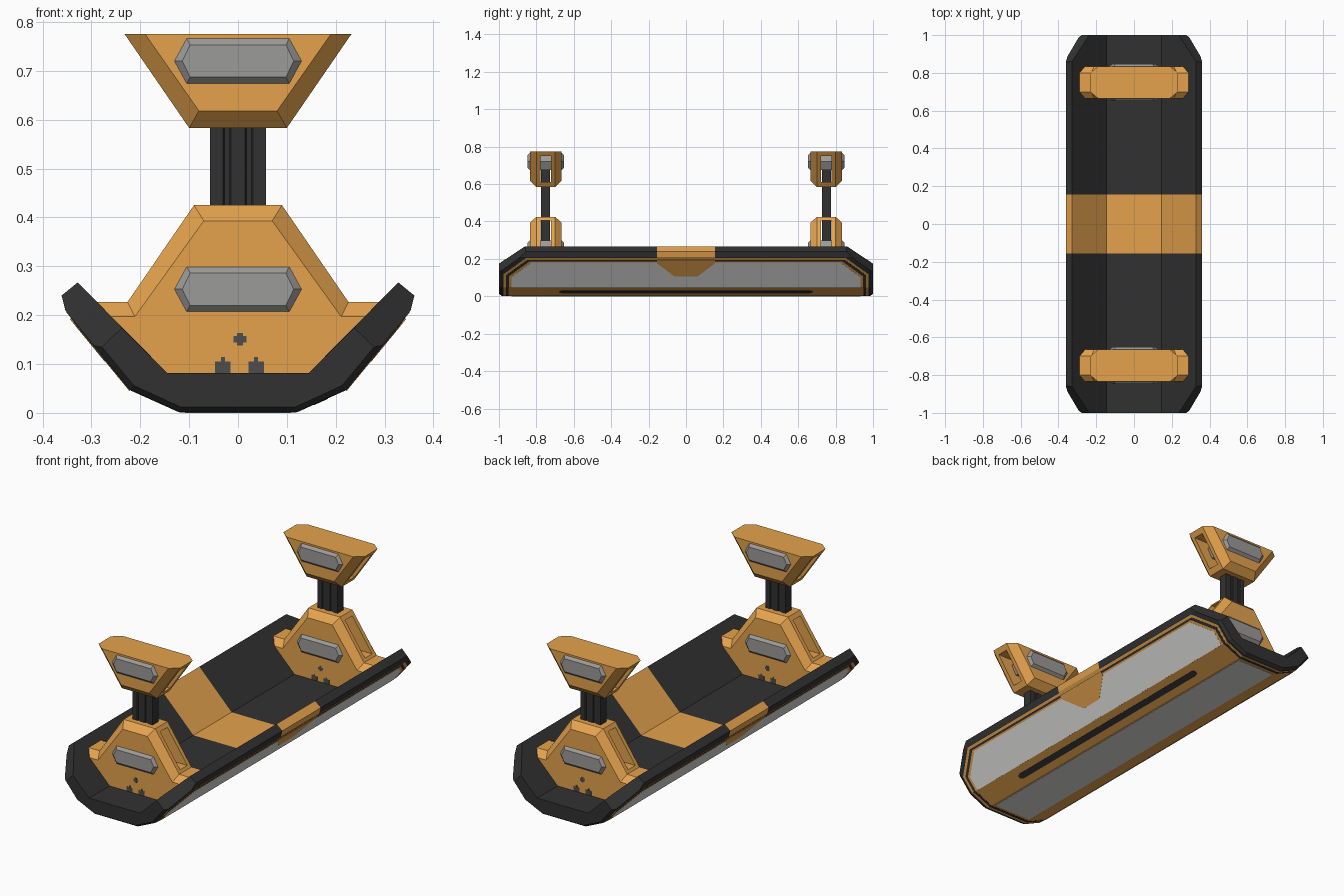
import bpy, bmesh, math
from mathutils import Vector

if "Cube" in bpy.data.objects:
    bpy.data.objects.remove(bpy.data.objects["Cube"])


def material(name, rgb):
    m = bpy.data.materials.new(name)
    m.diffuse_color = (*rgb, 1)
    m.use_nodes = True
    m.node_tree.nodes["Principled BSDF"].inputs["Base Color"].default_value = m.diffuse_color
    return m


ORANGE = material("orange_paint", (0.78, 0.365, 0.075))
BLACK = material("black_rubber", (0.031, 0.031, 0.031))
GREY = material("grey_metal", (0.33, 0.325, 0.315))
PALE = material("pale_grey_panel", (0.76, 0.76, 0.75))
DARK = material("dark_grey_metal", (0.075, 0.075, 0.075))


def finish(bm, name, *mats):
    bmesh.ops.recalc_face_normals(bm, faces=bm.faces)
    me = bpy.data.meshes.new(name)
    bm.to_mesh(me)
    bm.free()
    for m in mats:
        me.materials.append(m)
    ob = bpy.data.objects.new(name, me)
    bpy.context.collection.objects.link(ob)
    return ob


def loft_bm(rings):
    bm = bmesh.new()
    vr = [[bm.verts.new(p) for p in r] for r in rings]
    n = len(vr[0])
    for a, b in zip(vr, vr[1:]):
        for i in range(n):
            j = (i + 1) % n
            bm.faces.new((a[i], a[j], b[j], b[i]))
    bm.faces.new(vr[0])
    bm.faces.new(vr[-1][::-1])
    bmesh.ops.recalc_face_normals(bm, faces=bm.faces)
    return bm


def loft(name, rings, mat):
    return finish(loft_bm(rings), name, mat)


def mirrored(half):
    """Right half of an outline -> full closed outline."""
    return half + [(-x, z) for x, z in reversed(half)]


def xz_ring(pts, y):
    return [(x, y, z) for x, z in pts]


def box(name, lo, hi, mat):
    return loft(name, [[(lo[0], lo[1], z), (hi[0], lo[1], z), (hi[0], hi[1], z), (lo[0], hi[1], z)]
                       for z in (lo[2], hi[2])], mat)


# --- Tray: bent shell with clipped corners, orange centre band and underside
full = mirrored([(0.12, 0.002), (0.22, 0.047), (0.353, 0.209), (0.361, 0.24), (0.328, 0.267), (0.145, 0.082)])
small = mirrored([(0.117, 0.012), (0.213, 0.056), (0.344, 0.214), (0.355, 0.24), (0.328, 0.264), (0.145, 0.082)])
bm = loft_bm([xz_ring(small, -1), xz_ring(full, -0.985), xz_ring(full, 0.985), xz_ring(small, 1)])


def cut(bm, co, no, clear):
    r = bmesh.ops.bisect_plane(bm, geom=bm.verts[:] + bm.edges[:] + bm.faces[:],
                               plane_co=co, plane_no=no, clear_outer=clear)
    if clear:
        edges = [e for e in r["geom_cut"] if isinstance(e, bmesh.types.BMEdge)]
        bmesh.ops.edgenet_fill(bm, edges=edges)


for sx in (-1, 1):
    for sy in (-1, 1):
        cut(bm, (sx * 0.242, sy, 0.17), Vector((sx * 0.703 * 0.14, sy * 0.13, 0.711 * 0.14)).normalized(), True)
for y in (-0.976, -0.155, 0.155, 0.976):
    cut(bm, (0, y, 0), (0, 1, 0), False)
bmesh.ops.recalc_face_normals(bm, faces=bm.faces)
for f in bm.faces:
    cy = abs(f.calc_center_median().y)
    f.material_index = int(cy < 0.155 or (f.normal.z < -0.7 and cy < 0.976))
finish(bm, "tray", BLACK, ORANGE)


# --- Underside plates, laid on a sloped face running from a to b in (x, z)
def plate(name, side, a, b, outline, lift, mat):
    a, b = Vector(a), Vector(b)
    d = (b - a).normalized()
    n = Vector((d.y, -d.x))
    rings = []
    for off in (-0.003, lift):
        pts = [(y, a + d * s + n * off) for y, s in outline]
        rings.append([(side * p.x, y, p.y) for y, p in pts])
    loft(name, rings, mat)


def sym(pts):
    return pts + [(-y, s) for y, s in reversed(pts)]


WALL = ((0.22, 0.047), (0.353, 0.209))
BILGE = ((0.12, 0.002), (0.22, 0.047))
for side, tag in ((-1, "left"), (1, "right")):
    layers = (("wall_liner", 0.024, 0.205, ORANGE), ("wall_seam", 0.038, 0.192, BLACK),
              ("wall_frame", 0.053, 0.182, ORANGE), ("wall_panel", 0.066, 0.174, PALE))
    for k, (name, m, top, mat) in enumerate(layers):
        lim = 1.033 - 1.37 * m
        L = 1 - m
        outline = sym([(L, 0.0), (L, lim - 0.93 * L), ((lim - top) / 0.93, top)])
        plate(f"{tag}_{name}", side, *WALL, outline, 0.0008 * (k + 1), mat)
    plate(f"{tag}_wall_wedge", side, *WALL, sym([(0.06, 0.078), (0.155, 0.17), (0.155, 0.19)]), 0.004, ORANGE)
    # seam continues across the sloped bottom edge
    for e in (-1, 1):
        plate(f"{tag}_bilge_seam", side, *BILGE,
              [(e * 0.948, 0), (e * 0.962, 0), (e * 0.962, 0.1095), (e * 0.948, 0.1095)], 0.001, BLACK)
plate("right_runner_strip", 1, *BILGE, sym([(0.66, 0.038), (0.675, 0.045), (0.675, 0.062), (0.66, 0.07)]),
      0.002, BLACK)
box("bottom_panel", (-0.108, -0.932, 0), (0.108, 0.932, 0.008), PALE)
for e in (-1, 1):
    y0, y1 = sorted((e * 0.948, e * 0.962))
    box("bottom_seam", (-0.12, y0, 0.001), (0.12, y1, 0.008), BLACK)


# --- Clamp posts at both ends
def block(name, y, outer, inner, slot):
    """Bevelled block with a slot cut through it sideways."""
    o, i = mirrored(outer), mirrored(inner)
    ob = loft(name, [xz_ring(i, y - 0.085), xz_ring(o, y - 0.05), xz_ring(o, y + 0.05), xz_ring(i, y + 0.085)], ORANGE)
    cutter = box("slot_cutter", (-0.5, y - 0.029, slot[0]), (0.5, y + 0.029, slot[1]), ORANGE)
    cutter.hide_render = True
    mod = ob.modifiers.new("slot", "BOOLEAN")
    mod.operation = "DIFFERENCE"
    mod.solver = "EXACT"
    mod.object = cutter
    bpy.context.view_layer.objects.active = ob
    bpy.ops.object.modifier_apply(modifier=mod.name)
    bpy.data.objects.remove(cutter)


def hex_bar(name, y, z):
    big = [(0.13, z), (0.105, z + 0.046), (-0.105, z + 0.046), (-0.13, z), (-0.105, z - 0.046), (0.105, z - 0.046)]
    sml = [(0.114, z), (0.098, z + 0.033), (-0.098, z + 0.033), (-0.114, z), (-0.098, z - 0.033), (0.098, z - 0.033)]
    loft(name, [xz_ring(sml, y - 0.098), xz_ring(big, y - 0.085), xz_ring(big, y + 0.085), xz_ring(sml, y + 0.098)], GREY)


for y, tag in ((-0.75, "front"), (0.75, "back")):
    block(f"{tag}_pedestal", y,
          [(0.14, 0.07), (0.292, 0.227), (0.226, 0.227), (0.09, 0.425)],
          [(0.14, 0.07), (0.262, 0.197), (0.211, 0.197), (0.07, 0.393)], (0.24, 0.405))
    block(f"{tag}_head", y,
          [(0.1, 0.583), (0.232, 0.775)], [(0.08, 0.618), (0.19, 0.775)], (0.61, 0.75))
    hex_bar(f"{tag}_pedestal_bar", y, 0.253)
    hex_bar(f"{tag}_head_bar", y, 0.72)

    # grooved column
    q = [(0.057, 0.024), (0.031, 0.024), (0.028, 0.019), (0.017, 0.019), (0.014, 0.024)]
    top = q + [(-a, b) for a, b in reversed(q)]
    col = top + [(a, -b) for a, b in reversed(top)]
    loft(f"{tag}_column", [[(a, y + b, z) for a, b in col] for z in (0.29, 0.68)], BLACK)

    # small catches and cross mark on the pedestal faces
    for s in (-1, 1):
        f0, f1 = sorted((y + s * 0.083, y + s * 0.0862))
        box(f"{tag}_cross_bar", (-0.009, f0, 0.144), (0.017, f1, 0.157), DARK)
        box(f"{tag}_cross_post", (-0.002, f0, 0.138), (0.010, f1, 0.163), DARK)
        for x in (-0.031, 0.037):
            box(f"{tag}_catch", (x - 0.016, f0, 0.08), (x + 0.016, f1, 0.105), DARK)
            box(f"{tag}_catch_pin", (x - 0.004, f0, 0.10), (x + 0.004, f1, 0.114), DARK)
